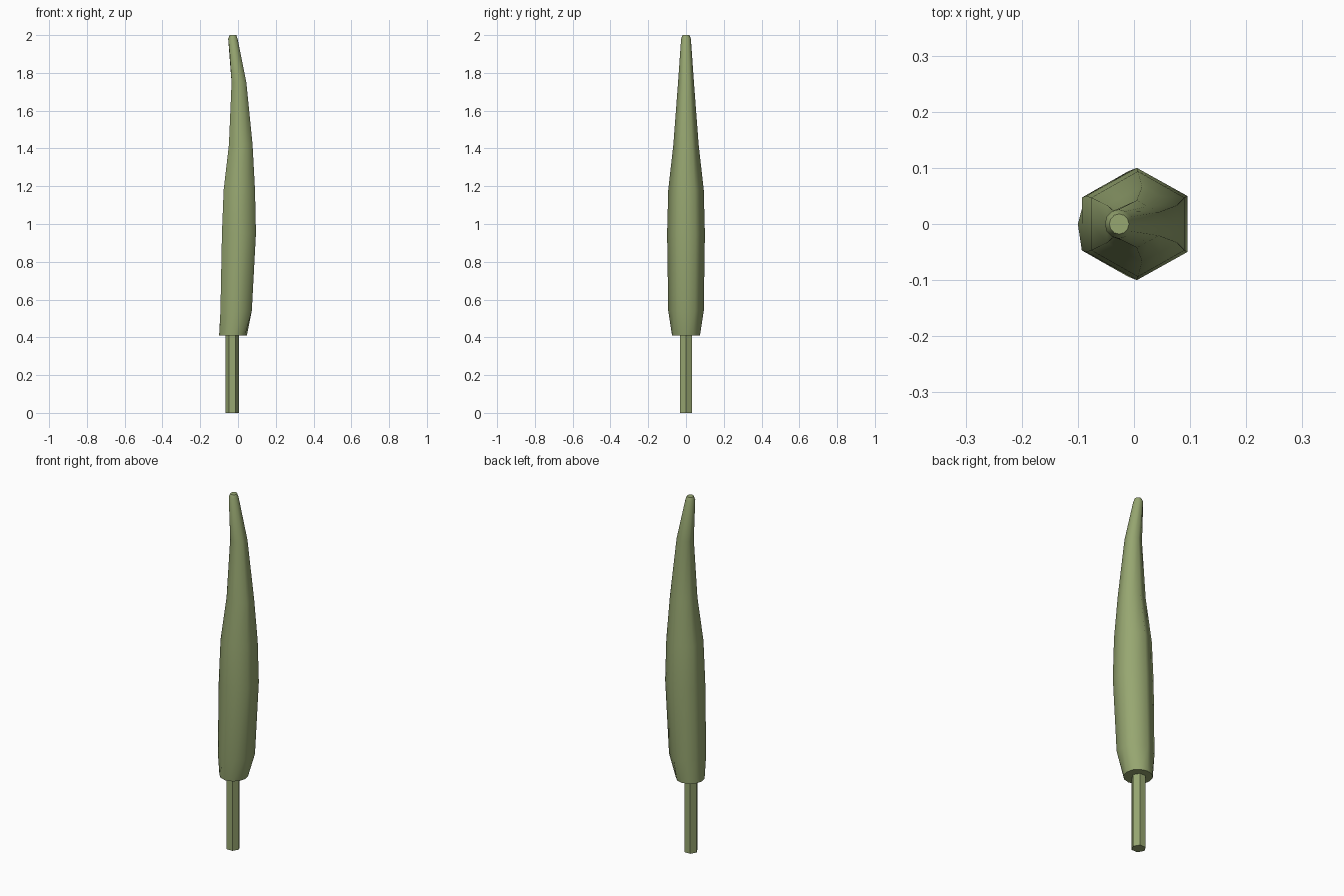
import bpy, bmesh, math

if "Cube" in bpy.data.objects:
    bpy.data.objects.remove(bpy.data.objects["Cube"])

green = bpy.data.materials.new("olive green")
green.diffuse_color = (0.31, 0.385, 0.165, 1)
green.use_nodes = True
green.node_tree.nodes["Principled BSDF"].inputs["Base Color"].default_value = green.diffuse_color


def loft(name, rings, sides, smooth):
    """Each ring: z, min x, max x, half y, hexagon amount (0 round, 1 hexagon)."""
    bm = bmesh.new()
    loops = []
    for z, x0, x1, ry, hexa in rings:
        cx, rx = (x0 + x1) / 2, (x1 - x0) / 2
        loop = []
        for i in range(sides):
            a = 2 * math.pi * i / sides
            c, s = math.cos(a), math.sin(a)
            # hexagon with corners on +-y, scaled so flats reach +-x
            off = (math.degrees(a) - 90) % 60 - 30
            r = math.cos(math.pi / 6) / math.cos(math.radians(off))
            hx, hy = c * r / math.cos(math.pi / 6), s * r
            loop.append(bm.verts.new((cx + rx * (c + (hx - c) * hexa),
                                      ry * (s + (hy - s) * hexa), z)))
        loops.append(loop)
    for a, b in zip(loops, loops[1:]):
        for i in range(sides):
            j = (i + 1) % sides
            bm.faces.new((a[i], a[j], b[j], b[i]))
    bm.faces.new(loops[0][::-1])
    bm.faces.new(loops[-1])
    me = bpy.data.meshes.new(name)
    bm.to_mesh(me)
    bm.free()
    ob = bpy.data.objects.new(name, me)
    bpy.context.collection.objects.link(ob)
    me.materials.append(green)
    if smooth:
        bpy.ops.object.select_all(action='DESELECT')
        ob.select_set(True)
        bpy.context.view_layer.objects.active = ob
        bpy.ops.object.shade_smooth_by_angle(angle=math.radians(65))
    return ob


# Long tapering body, bent towards -x at the tip
loft("body", [
    (0.41, -0.100, 0.047, 0.074, 0),
    (0.54, -0.093, 0.073, 0.094, 1),
    (0.95, -0.085, 0.095, 0.100, 1),
    (1.18, -0.076, 0.090, 0.094, 1),
    (1.42, -0.048, 0.077, 0.067, 1),
    (1.75, -0.034, 0.044, 0.042, 1),
    (1.98, -0.052, -0.002, 0.026, 0),
    (2.00, -0.044, -0.009, 0.018, 0),
], 12, True)

# Six-sided stem with corners on +-x
loft("stem", [
    (0.00, -0.067, 0.006, 0.037, 0),
    (0.43, -0.067, 0.006, 0.037, 0),
], 6, False)
